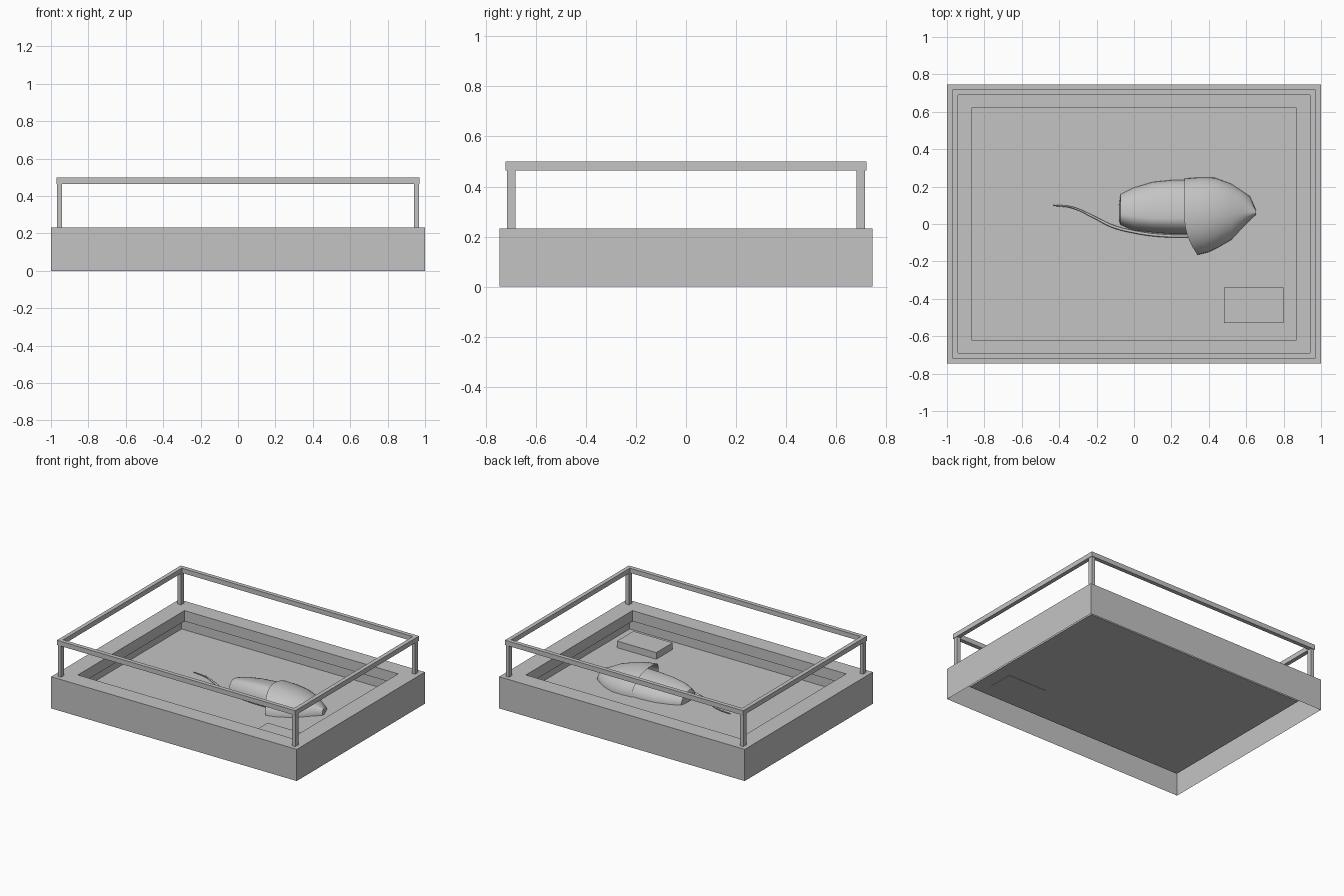
import bpy, bmesh, math

if "Cube" in bpy.data.objects:
    bpy.data.objects.remove(bpy.data.objects["Cube"])

grey = bpy.data.materials.new("plain grey")
grey.diffuse_color = (0.55, 0.55, 0.55, 1)
grey.use_nodes = True
grey.node_tree.nodes["Principled BSDF"].inputs["Base Color"].default_value = grey.diffuse_color


def finish(bm, name, smooth=False):
    bmesh.ops.recalc_face_normals(bm, faces=bm.faces[:])
    me = bpy.data.meshes.new(name)
    bm.to_mesh(me)
    bm.free()
    ob = bpy.data.objects.new(name, me)
    bpy.context.collection.objects.link(ob)
    me.materials.append(grey)
    if smooth:
        bpy.ops.object.select_all(action='DESELECT')
        ob.select_set(True)
        bpy.context.view_layer.objects.active = ob
        bpy.ops.object.shade_smooth_by_angle(angle=math.radians(40))
    return ob


def box(name, x0, x1, y0, y1, z0, z1):
    bm = bmesh.new()
    bmesh.ops.create_cube(bm, size=1)
    for v in bm.verts:
        v.co = ((x0 + x1) / 2 + v.co.x * (x1 - x0),
                (y0 + y1) / 2 + v.co.y * (y1 - y0),
                (z0 + z1) / 2 + v.co.z * (z1 - z0))
    return finish(bm, name)


def frame(name, profile, closed=False):
    """Sweep a profile of (half width, half depth, z) around a rectangle."""
    bm = bmesh.new()
    rings = [[bm.verts.new((sx * a, sy * b, z))
              for sx, sy in ((1, 1), (-1, 1), (-1, -1), (1, -1))]
             for a, b, z in profile]
    pairs = list(zip(rings, rings[1:]))
    if closed:
        pairs.append((rings[-1], rings[0]))
    for r, s in pairs:
        for i in range(4):
            j = (i + 1) % 4
            bm.faces.new((r[i], r[j], s[j], s[i]))
    return finish(bm, name)


def shell(name, stations, cap_last):
    """Loft lopsided domes: x, front y, ridge y, back y, height, front sweep."""
    bm = bmesh.new()
    n, rows = 20, []
    for x, yf, yr, yb, h, sweep in stations:
        row = []
        for i in range(n + 1):
            t = math.pi * i / n
            c = math.cos(t)
            y = yr + (yb - yr) * c if c > 0 else yr + (yr - yf) * c
            dx = sweep * c * c if c < 0 else 0
            row.append(bm.verts.new((x + dx, y, 0.083 + h * math.sin(t))))
        rows.append(row)
    for r, s in zip(rows, rows[1:]):
        for i in range(n):
            bm.faces.new((r[i], r[i + 1], s[i + 1], s[i]))
    bm.faces.new(rows[-1] if cap_last else rows[0])
    return finish(bm, name, True)


# Hollow case border with a rabbet, and the recessed floor
frame("case_border", [(1, .745, 0), (1, .745, .233), (.87, .62, .233),
                      (.87, .62, .155), (.9, .63, .155), (.9, .63, .08)])
box("case_floor", -.9, .9, -.63, .63, .08, .086)

# Top rail and corner posts
frame("top_rail", [(.97, .72, .465), (.97, .72, .50),
                   (.94, .69, .50), (.94, .69, .465)], True)
for sx, xn in ((-1, "left"), (1, "right")):
    for sy, yn in ((-1, "front"), (1, "back")):
        xs = sorted((sx * .94, sx * .967))
        ys = sorted((sy * .68, sy * .715))
        box(f"{yn}_{xn}_post", *xs, *ys, .23, .467)

# Label block on the floor
box("label_block", .48, .80, -.53, -.34, .078, .135)

# Specimen: rear shell, front hood and tail
shell("rear_shell", [
    (-.08, .02, .05, .10, .06, 0), (-.072, -.005, .05, .16, .08, 0),
    (0, -.035, .04, .195, .10, 0), (.1, -.045, .03, .225, .112, 0),
    (.2, -.053, .03, .235, .118, 0), (.32, -.055, .03, .235, .12, 0)], False)
shell("front_hood", [
    (.27, -.165, .03, .243, .146, .07), (.35, -.15, .03, .25, .14, .05),
    (.43, -.125, .04, .248, .125, .02), (.52, -.085, .05, .215, .10, 0),
    (.58, -.02, .06, .175, .07, 0), (.62, .02, .06, .148, .055, 0),
    (.652, .05, .06, .075, .045, 0)], True)

curve = bpy.data.curves.new("tail_path", 'CURVE')
curve.dimensions = '3D'
curve.bevel_depth = .008
curve.bevel_resolution = 2
curve.use_fill_caps = True
path = [(-.43, .10, .4), (-.33, .088, .6), (-.22, .04, .8), (-.12, -.01, 1),
        (0, -.042, 1), (.15, -.062, 1), (.31, -.065, 1)]
sp = curve.splines.new('BEZIER')
sp.bezier_points.add(len(path) - 1)
for p, (x, y, r) in zip(sp.bezier_points, path):
    p.co = (x, y, .096)
    p.radius = r
    p.handle_left_type = p.handle_right_type = 'AUTO'
curve.materials.append(grey)
tail = bpy.data.objects.new("tail", curve)
bpy.context.collection.objects.link(tail)
